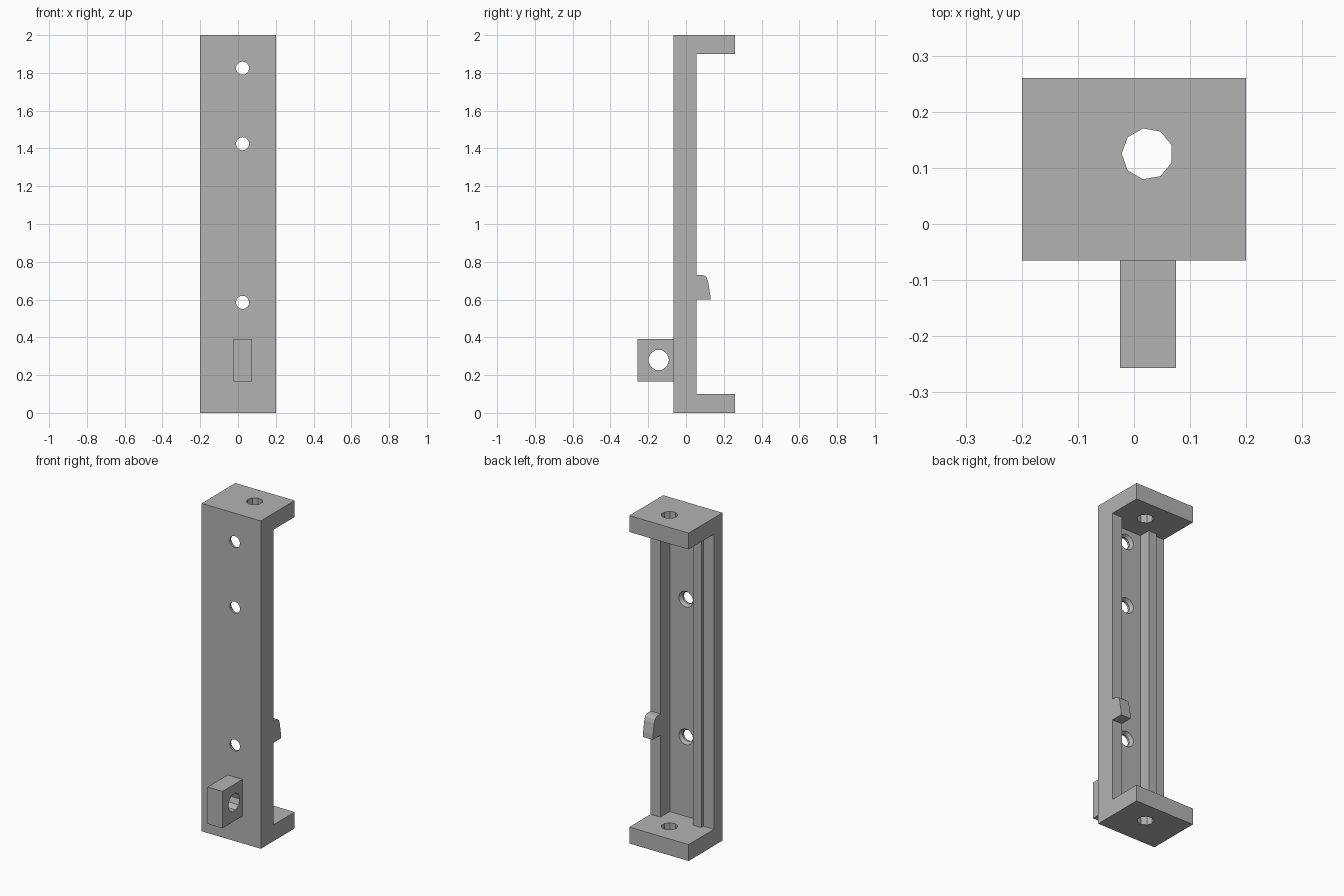
import bpy, bmesh, math
from mathutils import Vector

cube = bpy.data.objects.get("Cube")
if cube:
    bpy.data.objects.remove(cube, do_unlink=True)

grey = bpy.data.materials.new("plain grey")
grey.use_nodes = True
colour = (0.45, 0.45, 0.45, 1)
grey.diffuse_color = colour
grey.node_tree.nodes["Principled BSDF"].inputs["Base Color"].default_value = colour


def make_object(name, bm):
    bmesh.ops.recalc_face_normals(bm, faces=bm.faces)
    mesh = bpy.data.meshes.new(name)
    bm.to_mesh(mesh)
    bm.free()
    mesh.materials.append(grey)
    obj = bpy.data.objects.new(name, mesh)
    bpy.context.collection.objects.link(obj)
    return obj


def prism(name, points, axis, start, end):
    """Extrude a 2D profile along x or z."""
    bm = bmesh.new()
    place = {"x": lambda a, b: (start, a, b), "z": lambda a, b: (a, b, start)}[axis]
    face = bm.faces.new([bm.verts.new(place(*p)) for p in points])
    moved = bmesh.ops.extrude_face_region(bm, geom=[face])["geom"]
    step = Vector((end - start, 0, 0)) if axis == "x" else Vector((0, 0, end - start))
    bmesh.ops.translate(bm, vec=step, verts=[g for g in moved if isinstance(g, bmesh.types.BMVert)])
    return make_object(name, bm)


def circle(a, b, radius, sides):
    turn = math.tau / sides
    return [(a + radius * math.cos(math.pi + i * turn),
             b + radius * math.sin(math.pi + i * turn)) for i in range(sides)]


def screw_cutter(x, z):
    """Straight hole that widens into a countersink at the channel floor."""
    bm = bmesh.new()
    rings = []
    for y, r in ((-0.1, 0.035), (-0.052, 0.035), (-0.034, 0.048), (-0.02, 0.048)):
        rings.append([bm.verts.new((a, y, b)) for a, b in circle(x, z, r, 16)])
    for low, high in zip(rings, rings[1:]):
        for i in range(16):
            j = (i + 1) % 16
            bm.faces.new((low[i], low[j], high[j], high[i]))
    bm.faces.new(rings[0])
    bm.faces.new(rings[-1])
    return make_object("screw_cutter", bm)


def cut(target, cutter):
    cutter.hide_render = True
    mod = target.modifiers.new("cut", "BOOLEAN")
    mod.operation = "DIFFERENCE"
    mod.solver = "EXACT"
    mod.object = cutter
    bpy.context.view_layer.objects.active = target
    bpy.ops.object.modifier_apply(modifier=mod.name)
    bpy.data.objects.remove(cutter, do_unlink=True)


# Bracket: a tall plate with a flange at each end
front, back, depth = -0.065, 0.055, 0.26
bracket = prism("bracket_body", [
    (front, 0), (depth, 0), (depth, 0.1), (back, 0.1),
    (back, 1.9), (depth, 1.9), (depth, 2), (front, 2)], "x", -0.2, 0.2)

# Channel, low rib and outer ledge along the back
cut(bracket, prism("channel_cutter", [
    (0.133, -0.034), (0.133, 0.3), (-0.25, 0.3), (-0.25, 0.015),
    (-0.129, 0.015), (-0.129, 0.037), (-0.074, 0.037), (-0.074, -0.034)],
    "z", 0.1, 1.9))

# Holes through both flanges and the plate
cut(bracket, prism("flange_hole_cutter", circle(0.024, 0.125, 0.046, 9), "z", -0.1, 2.1))
for z in (0.585, 1.425, 1.825):
    cut(bracket, screw_cutter(0.024, z))

# Front lug with a cross hole
lug = prism("front_lug", [(-0.257, 0.165), (front, 0.165), (front, 0.39), (-0.257, 0.39)],
            "x", -0.025, 0.075)
cut(lug, prism("lug_hole_cutter", circle(-0.145, 0.28, 0.055, 10), "x", -0.1, 0.15))

# Rounded catch on the left rail
prism("rail_catch", [
    (back, 0.6), (0.13, 0.6), (0.128, 0.63), (0.117, 0.695), (0.109, 0.717),
    (0.098, 0.727), (0.08, 0.73), (back, 0.73)], "x", 0.133, 0.2)
